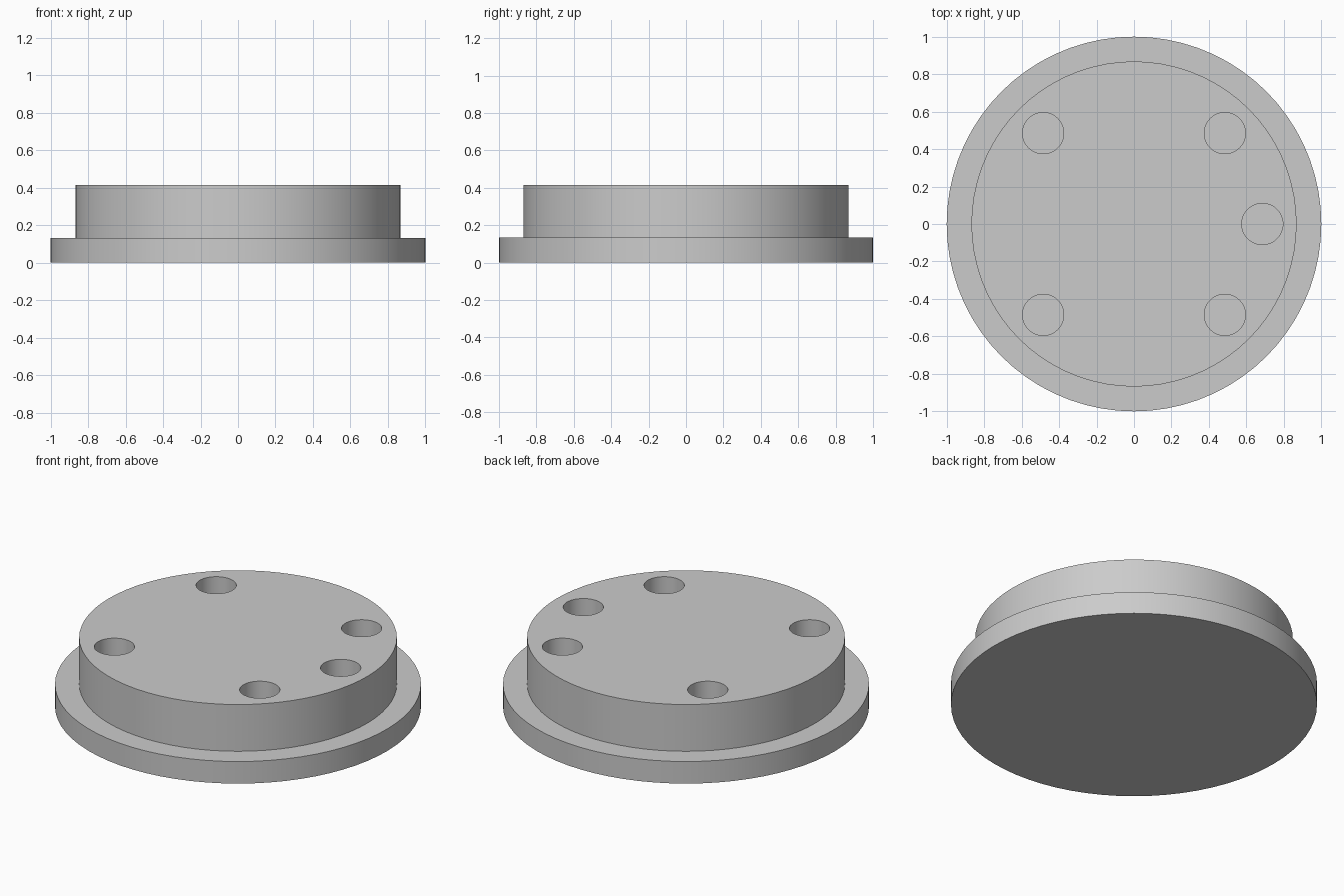
import bpy
import bmesh
import math

SIDES = 72
FLANGE_R, BOSS_R = 1.0, 0.868
FLANGE_Z, TOP_Z = 0.133, 0.415
HOLE_R, HOLE_FLOOR = 0.11, FLANGE_Z

if "Cube" in bpy.data.objects:
    bpy.data.objects.remove(bpy.data.objects["Cube"], do_unlink=True)

# Plain grey metal
grey = bpy.data.materials.new("grey_metal")
grey.use_nodes = True
colour = (0.6, 0.6, 0.6, 1.0)
grey.diffuse_color = colour
grey.node_tree.nodes["Principled BSDF"].inputs["Base Color"].default_value = colour


def turned_part(name, profile, centre=(0, 0), sides=SIDES):
    """Closed solid turned around z from (radius, height) points."""
    bm = bmesh.new()
    rings = []
    for radius, z in profile:
        angles = [2 * math.pi * i / sides for i in range(sides)]
        rings.append([bm.verts.new((centre[0] + radius * math.cos(a),
                                    centre[1] + radius * math.sin(a), z))
                      for a in angles])
    for low, high in zip(rings, rings[1:]):
        for i in range(sides):
            j = (i + 1) % sides
            bm.faces.new((low[i], low[j], high[j], high[i]))
    bm.faces.new(list(reversed(rings[0])))
    bm.faces.new(rings[-1])
    mesh = bpy.data.meshes.new(name)
    bm.to_mesh(mesh)
    bm.free()
    mesh.materials.append(grey)
    obj = bpy.data.objects.new(name, mesh)
    bpy.context.collection.objects.link(obj)
    return obj


# Wide flange with the raised boss, turned as one solid
body = turned_part("flanged_cap", [(FLANGE_R, 0), (FLANGE_R, FLANGE_Z),
                                   (BOSS_R, FLANGE_Z), (BOSS_R, TOP_Z)])

# Blind holes: four in a square and one extra on the left side
hole_centres = [(sx * 0.485, sy * 0.485) for sx in (-1, 1) for sy in (-1, 1)]
hole_centres.append((0.685, 0))

bpy.context.view_layer.objects.active = body
body.select_set(True)
for centre in hole_centres:
    cutter = turned_part("hole_cutter", [(HOLE_R, HOLE_FLOOR), (HOLE_R, TOP_Z + 0.1)],
                         centre, 48)
    cutter.hide_render = True
    cut = body.modifiers.new("hole", "BOOLEAN")
    cut.operation = "DIFFERENCE"
    cut.solver = "EXACT"
    cut.object = cutter
    bpy.ops.object.modifier_apply(modifier=cut.name)
    bpy.data.objects.remove(cutter, do_unlink=True)

# Smooth round walls, crisp rims
bpy.ops.object.shade_smooth_by_angle(angle=math.radians(30))
